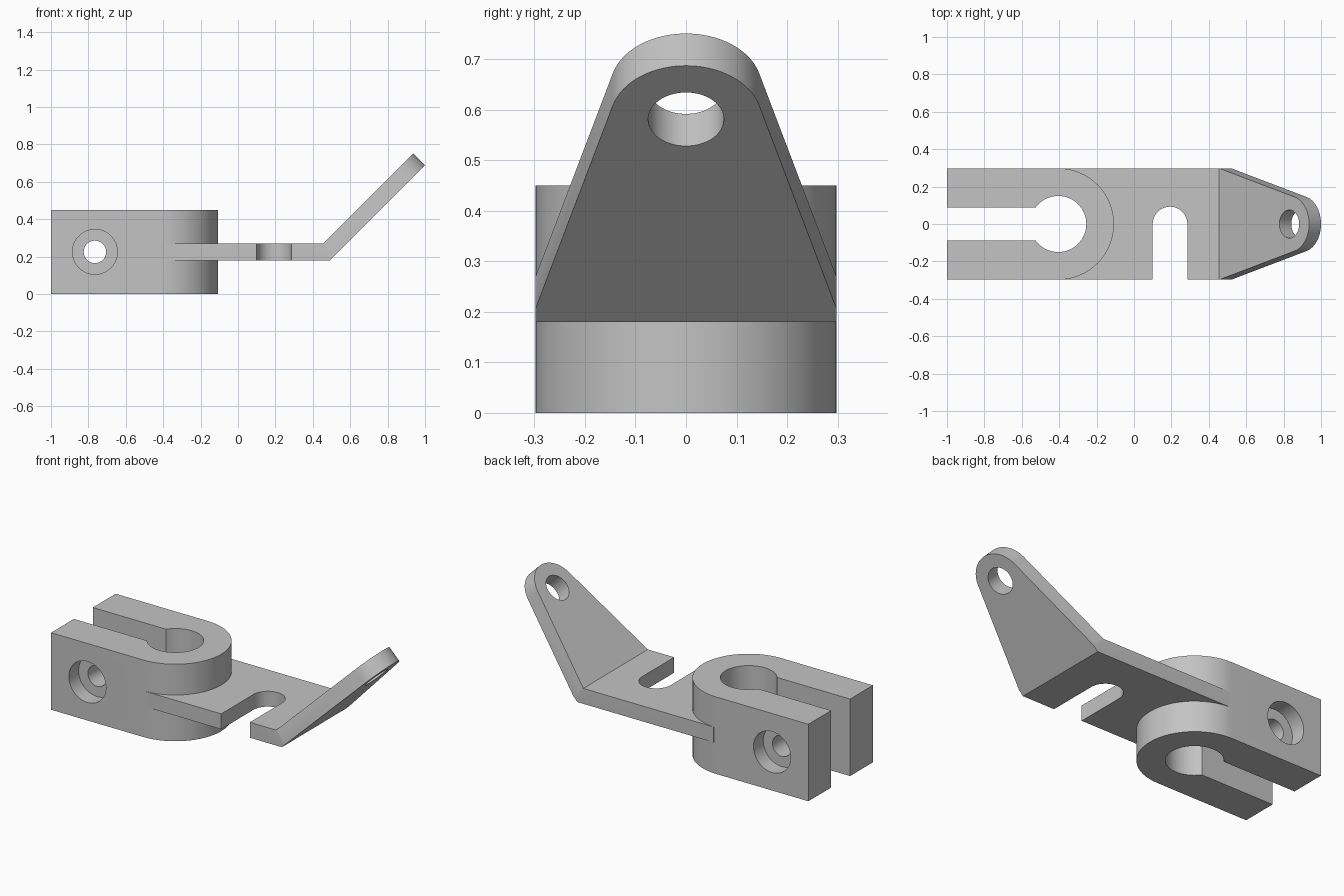
import bpy, bmesh
from math import pi, sin, cos, acos, atan2, hypot, radians
from mathutils import Vector

if "Cube" in bpy.data.objects:
    bpy.data.objects.remove(bpy.data.objects["Cube"])

# Main dimensions
W = 0.298                  # half width of the bracket
H = 0.45                   # clamp height
CX = -0.405                # clamp bore axis
Z0, T = 0.18, 0.09         # plate underside and thickness
BEND = 0.4925              # underside bend line
ARM = 0.7177               # arm length along its underside
R_TIP = 0.15
C = cos(radians(45))
X, Y, Z = Vector((1, 0, 0)), Vector((0, 1, 0)), Vector((0, 0, 1))
S, N = Vector((C, 0, C)), Vector((-C, 0, C))   # arm direction and normal

grey = bpy.data.materials.new("plain grey")
grey.use_nodes = True
grey.diffuse_color = (0.55, 0.55, 0.55, 1)
grey.node_tree.nodes["Principled BSDF"].inputs["Base Color"].default_value = grey.diffuse_color


def arc(cx, cy, r, a0, a1, n=32):
    return [(cx + r * cos(a0 + (a1 - a0) * i / n), cy + r * sin(a0 + (a1 - a0) * i / n))
            for i in range(n + 1)]


def circle(cx, cy, r, n=64):
    return arc(cx, cy, r, 0, 2 * pi, n)[:-1]


def prism(name, outline, lo, hi, u=X, v=Y, origin=Vector()):
    """Extrude a 2D outline in the u, v plane along its normal."""
    w = u.cross(v)
    bm = bmesh.new()
    face = bm.faces.new([bm.verts.new(origin + u * a + v * b + w * lo) for a, b in outline])
    ext = bmesh.ops.extrude_face_region(bm, geom=[face])
    moved = [g for g in ext["geom"] if isinstance(g, bmesh.types.BMVert)]
    bmesh.ops.translate(bm, verts=moved, vec=w * (hi - lo))
    bmesh.ops.recalc_face_normals(bm, faces=bm.faces)
    mesh = bpy.data.meshes.new(name)
    bm.to_mesh(mesh)
    bm.free()
    mesh.materials.append(grey)
    obj = bpy.data.objects.new(name, mesh)
    bpy.context.collection.objects.link(obj)
    return obj


def combine(body, tool, operation="DIFFERENCE"):
    """Apply a boolean and discard the tool."""
    bpy.context.view_layer.objects.active = body
    mod = body.modifiers.new("boolean", "BOOLEAN")
    mod.operation, mod.solver, mod.object = operation, "EXACT", tool
    bpy.ops.object.modifier_apply(modifier=mod.name)
    bpy.data.objects.remove(tool)


# Bent plate: side profile drawn in x, z and extruded across the width
bend_top = BEND - T * (2 ** 0.5 - 1)
far = ARM + 0.1
end = Vector((BEND, 0, Z0)) + S * far
end_top = end + N * T
plate = prism("bent_plate", [(CX + 0.0175, Z0), (BEND, Z0), (end.x, end.z), (end_top.x, end_top.z),
                             (bend_top, Z0 + T), (CX + 0.0175, Z0 + T)], -W, W, X, Z)

# Arm taper, rounded tip and hole, cut square to the arm
root = Vector((BEND, 0, Z0))
s0, sc = T * (2 ** 0.5 - 1), ARM - R_TIP
tangent = atan2(W, s0 - sc) - acos(R_TIP / hypot(W, s0 - sc))
trim = [(s0, W), (s0, 0.5), (1, 0.5), (1, -0.5), (s0, -0.5), (s0, -W)]
trim += arc(sc, 0, R_TIP, -tangent, tangent)
combine(plate, prism("arm_trim", trim, -0.1, 0.2, S, Y, root))
combine(plate, prism("arm_hole", circle(sc, 0, 0.075), -0.1, 0.2, S, Y, root))

# Open slot in the plate
slot = arc(0.1925, 0, 0.0925, 0, pi) + [(0.1, -0.5), (0.285, -0.5)]
combine(plate, prism("plate_slot", slot, 0.1, 0.35))

# Clamp block with a rounded end, joined to the plate
bracket = prism("clamp_bracket", [(-1, W), (-1, -W)] + arc(CX, 0, W, -pi / 2, pi / 2), 0, H)
combine(bracket, plate, "UNION")

# Clamp bore, split and counterbored screw holes
combine(bracket, prism("bore", circle(CX, 0, 0.15), -0.1, H + 0.1))
split = [(-1.1, -0.0875), (CX, -0.0875), (CX, 0.0875), (-1.1, 0.0875)]
combine(bracket, prism("split", split, -0.1, H + 0.1))
combine(bracket, prism("screw_hole", circle(-0.765, H / 2, 0.06), -0.5, 0.5, X, Z))
for side in (-1, 1):
    lo, hi = sorted((side * (W - 0.09), side * 0.5))
    combine(bracket, prism("counterbore", circle(-0.765, H / 2, 0.12), lo, hi, X, Z))

# Smooth the round walls and keep the edges crisp
bpy.ops.object.select_all(action="DESELECT")
bracket.select_set(True)
bpy.context.view_layer.objects.active = bracket
bpy.ops.object.shade_smooth_by_angle(angle=radians(20))
